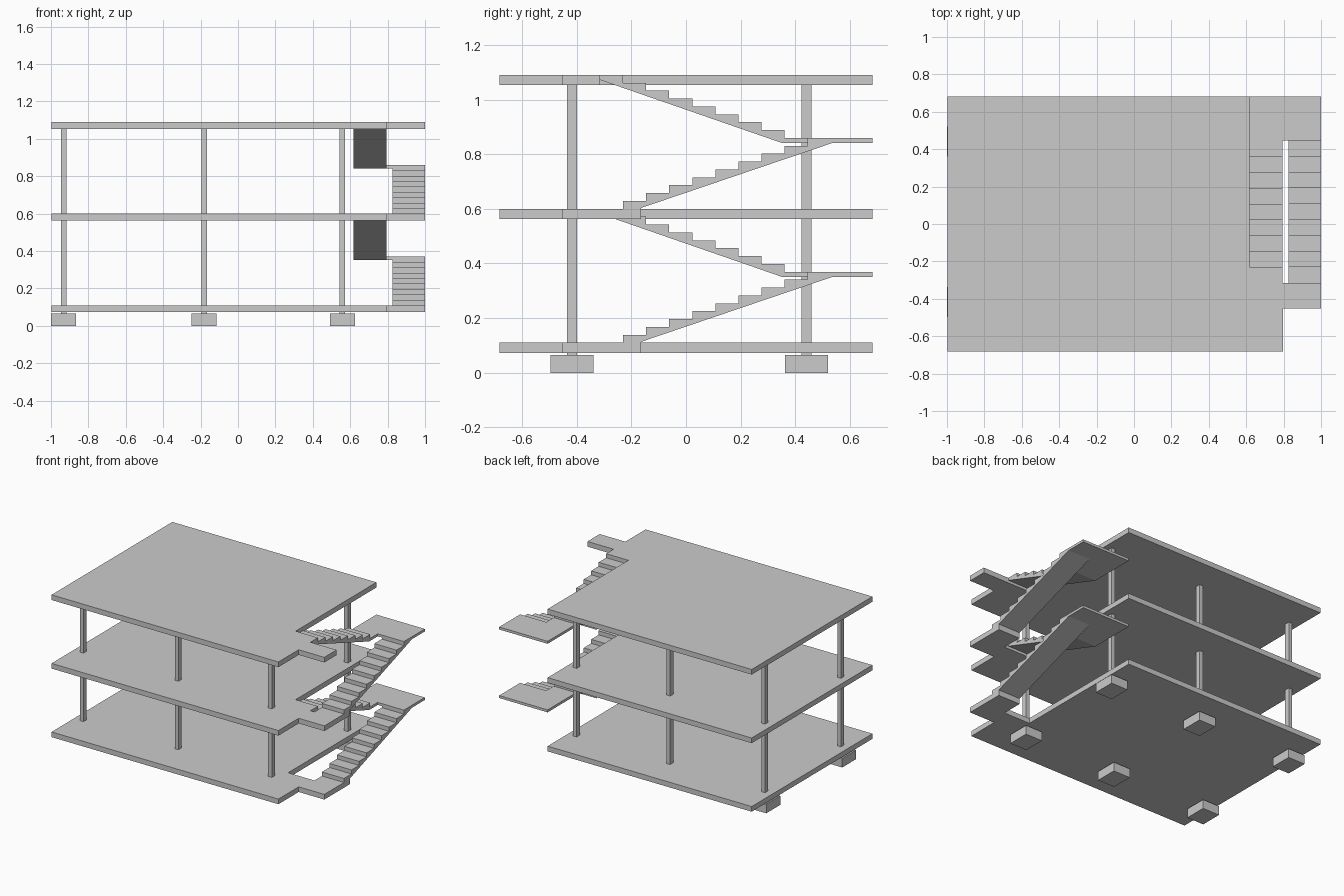
import bpy, bmesh

if "Cube" in bpy.data.objects:
    bpy.data.objects.remove(bpy.data.objects["Cube"])


def prism(name, pts, axis, lo, hi):
    """Extrude a closed profile: axis 'Z' takes (x, y) points, axis 'X' takes (y, z)."""
    place = (lambda p, t: (p[0], p[1], t)) if axis == 'Z' else (lambda p, t: (t, p[0], p[1]))
    bm = bmesh.new()
    base = bm.faces.new([bm.verts.new(place(p, lo)) for p in pts])
    new = bmesh.ops.extrude_face_region(bm, geom=[base])['geom']
    shift = (0, 0, hi - lo) if axis == 'Z' else (hi - lo, 0, 0)
    bmesh.ops.translate(bm, vec=shift, verts=[v for v in new if isinstance(v, bmesh.types.BMVert)])
    bmesh.ops.recalc_face_normals(bm, faces=bm.faces)
    me = bpy.data.meshes.new(name)
    bm.to_mesh(me)
    bm.free()
    ob = bpy.data.objects.new(name, me)
    bpy.context.collection.objects.link(ob)
    return ob


def box(name, x0, x1, y0, y1, z0, z1):
    return prism(name, [(x0, y0), (x1, y0), (x1, y1), (x0, y1)], 'Z', z0, z1)


STOREY = 0.49
FLOOR = 0.11            # top of the ground slab
THICK = 0.037
RISE = STOREY / 17
RUN = 0.0845
Y0, Y1 = -0.315, 0.682  # stairwell edge and back edge

# Floor slabs with the stairwell cut out and an entry tab on the right
outline = [(-0.997, -0.682), (0.797, -0.682), (0.797, -0.453), (1.0, -0.453),
           (1.0, Y0), (0.617, Y0), (0.617, Y1), (-0.997, Y1)]
for i in range(3):
    top = FLOOR + i * STOREY
    prism(f"floor_slab_{i}", outline, 'Z', top - THICK, top)

# Columns on footings
for x in (-0.932, -0.181, 0.558):
    for y in (-0.417, 0.441):
        box("footing", x - 0.067, x + 0.067, y - 0.079, y + 0.079, 0, 0.065)
        box("column", x - 0.0145, x + 0.0145, y - 0.018, y + 0.018, 0.065, 1.06)

# Two flights and a half landing per storey
for s in range(2):
    z = FLOOR + s * STOREY
    mid = z + 9 * RISE

    # Lower flight climbs to the back
    pts = [(Y0, z)]
    for k in range(1, 9):
        y = Y0 + k * RUN
        pts += [(y, z + (k - 1) * RISE), (y, z + k * RISE)]
    yl = Y0 + 9 * RUN
    pts += [(yl, mid - RISE), (yl, mid - 0.017), (0.54, mid - 0.017),
            (-0.165, z + 0.003), (-0.165, z - THICK), (Y0, z - THICK)]
    prism("lower_flight", pts, 'X', 0.825, 1.0)

    # Half landing
    box("landing", 0.617, 1.0, yl, Y1, mid - 0.018, mid)

    # Upper flight returns to the front
    pts = [(yl, mid)]
    for k in range(8):
        y = yl - (k + 1) * RUN
        pts += [(y, mid + k * RISE), (y, mid + (k + 1) * RISE)]
    pts += [(Y0, z + STOREY), (Y0, z + STOREY - 0.018),
            (0.35, mid - 0.018), (yl, mid - 0.018)]
    prism("upper_flight", pts, 'X', 0.617, 0.793)
